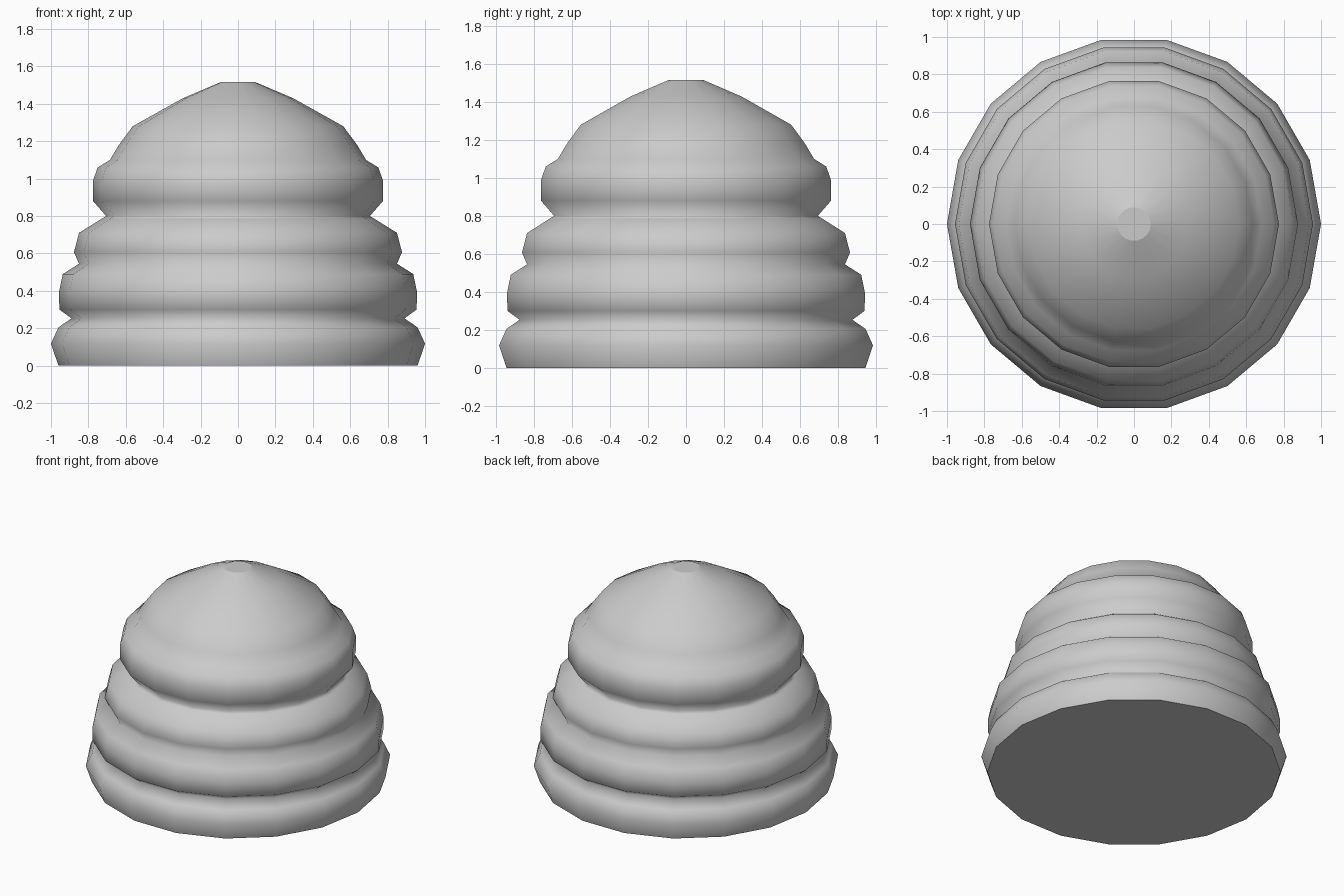
import bpy, bmesh
from math import cos, sin, tau

if "Cube" in bpy.data.objects:
    bpy.data.objects.remove(bpy.data.objects["Cube"])

SIDES = 18
# radius, height pairs from the base rim up to the small flat top
PROFILE = [(0.96, 0), (1.0, 0.118), (0.96, 0.205), (0.89, 0.253),
           (0.955, 0.30), (0.957, 0.395), (0.937, 0.49), (0.85, 0.545),
           (0.877, 0.607), (0.85, 0.71), (0.73, 0.785), (0.705, 0.80),
           (0.775, 0.88), (0.775, 0.99), (0.75, 1.06), (0.685, 1.10),
           (0.637, 1.18), (0.563, 1.28), (0.295, 1.43), (0.09, 1.517)]

# ribbed dome body
bm = bmesh.new()
rings = [[bm.verts.new((r * cos(tau * i / SIDES), r * sin(tau * i / SIDES), z))
          for i in range(SIDES)] for r, z in PROFILE]
for low, high in zip(rings, rings[1:]):
    for i in range(SIDES):
        j = (i + 1) % SIDES
        bm.faces.new((low[i], low[j], high[j], high[i])).smooth = True

# flat caps with sharp rims
for cap in (bm.faces.new(rings[0][::-1]), bm.faces.new(rings[-1])):
    cap.smooth = False
    for edge in cap.edges:
        edge.smooth = False

mesh = bpy.data.meshes.new("ribbed_dome")
bm.to_mesh(mesh)
bm.free()
bpy.context.collection.objects.link(bpy.data.objects.new("ribbed_dome", mesh))
